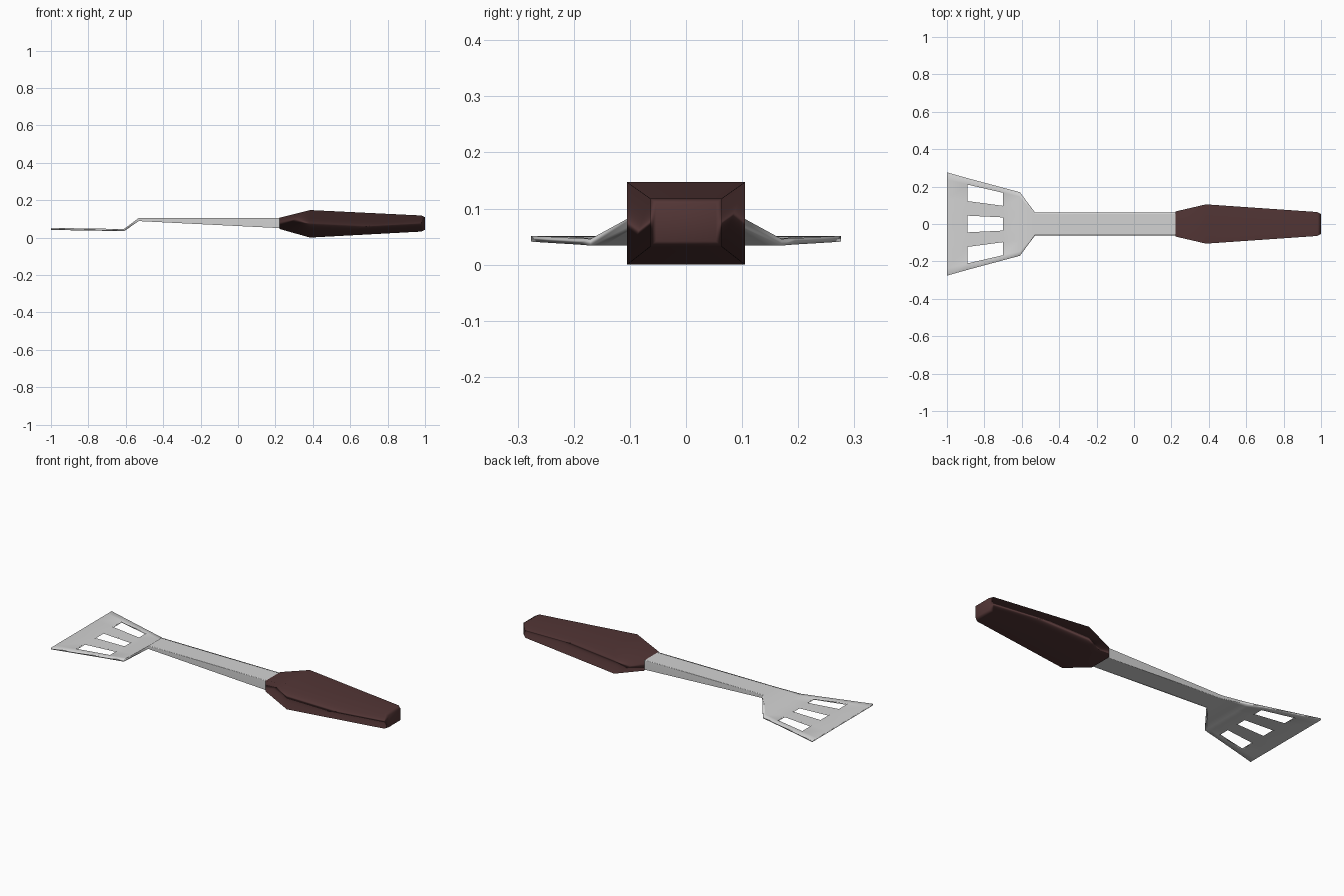
import bpy, bmesh

if "Cube" in bpy.data.objects:
    bpy.data.objects.remove(bpy.data.objects["Cube"])


def material(name, rgb):
    m = bpy.data.materials.new(name)
    m.diffuse_color = (*rgb, 1)
    m.use_nodes = True
    m.node_tree.nodes["Principled BSDF"].inputs["Base Color"].default_value = m.diffuse_color
    return m


def loft(name, stations, fractions, mat, holes=()):
    """Slab through stations (x, half width, z bottom, z top), split in y by
    fractions of the half width; holes lists (station, column) cells left open."""
    bm = bmesh.new()
    grid = [[[bm.verts.new((x, f * w, z)) for f in fractions] for z in (lo, hi)]
            for x, w, lo, hi in stations]
    cells = {(i, j) for i in range(len(stations) - 1)
             for j in range(len(fractions) - 1)} - set(holes)
    for i, j in cells:
        corners = [(i, j), (i + 1, j), (i + 1, j + 1), (i, j + 1)]
        neighbours = [(i, j - 1), (i + 1, j), (i, j + 1), (i - 1, j)]
        top = [grid[a][1][b] for a, b in corners]
        low = [grid[a][0][b] for a, b in corners]
        bm.faces.new(top)
        bm.faces.new(low[::-1])
        # walls wherever the neighbouring cell is open
        for k, n in enumerate(neighbours):
            if n not in cells:
                l = (k + 1) % 4
                bm.faces.new((low[k], low[l], top[l], top[k]))
    bmesh.ops.recalc_face_normals(bm, faces=bm.faces)
    for f in bm.faces:
        f.smooth = True
    mesh = bpy.data.meshes.new(name)
    bm.to_mesh(mesh)
    bm.free()
    mesh.materials.append(mat)
    ob = bpy.data.objects.new(name, mesh)
    bpy.context.collection.objects.link(ob)
    # broad faces stay flat, narrow sides blend softly
    mod = ob.modifiers.new("soft_sides", 'WEIGHTED_NORMAL')
    mod.weight = 80
    return ob


steel = material("steel", (0.65, 0.65, 0.65))
brown = material("dark_brown", (0.085, 0.036, 0.036))

# slotted blade, raised neck and shaft in one piece of steel
half = [0.182, 0.5, 0.86, 1.0]
columns = [-f for f in reversed(half)] + half
loft("blade_and_shaft", [
    (-1.0, 0.276, 0.041, 0.051),
    (-0.89, 0.245, 0.039, 0.050),
    (-0.70, 0.194, 0.036, 0.047),
    (-0.61, 0.170, 0.034, 0.046),
    (-0.53, 0.062, 0.088, 0.105),
    (0.235, 0.062, 0.050, 0.104),
], columns, steel, holes=[(1, 1), (1, 3), (1, 5)])

# tapered handle with a chamfered end
loft("handle", [
    (0.222, 0.067, 0.046, 0.106),
    (0.385, 0.105, 0.0, 0.147),
    (0.98, 0.064, 0.032, 0.118),
    (1.0, 0.053, 0.042, 0.109),
], [-1, 1], brown)
